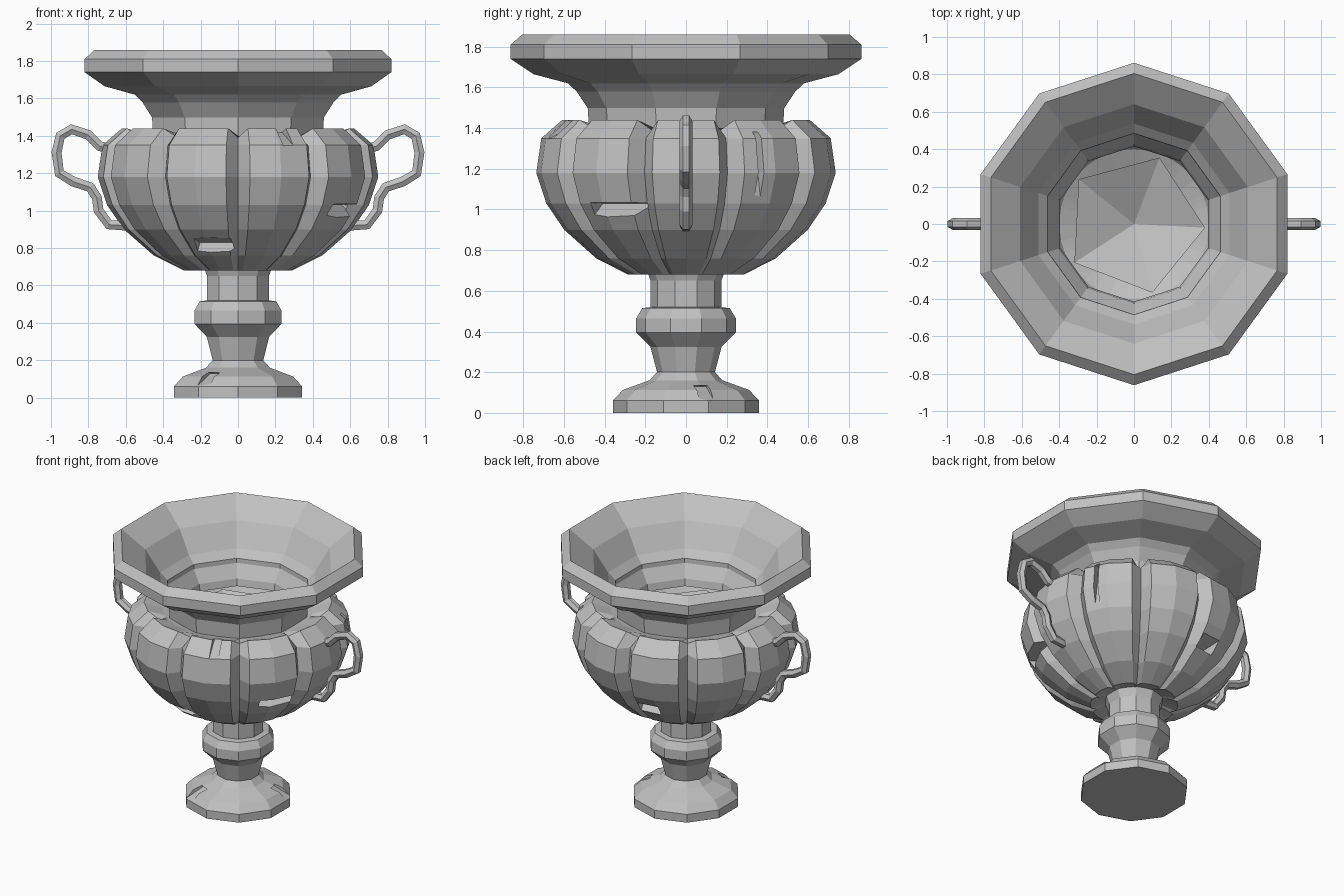
import bpy
import bmesh
from math import sin, cos, radians, tau

cube = bpy.data.objects.get("Cube")
if cube:
    bpy.data.objects.remove(cube, do_unlink=True)

stone = bpy.data.materials.new("grey stone")
stone.use_nodes = True
GREY = (0.53, 0.53, 0.53, 1)
stone.diffuse_color = GREY
stone.node_tree.nodes["Principled BSDF"].inputs["Base Color"].default_value = GREY


def add_object(name, bm):
    bmesh.ops.recalc_face_normals(bm, faces=bm.faces)
    mesh = bpy.data.meshes.new(name)
    bm.to_mesh(mesh)
    bm.free()
    mesh.materials.append(stone)
    obj = bpy.data.objects.new(name, mesh)
    bpy.context.collection.objects.link(obj)
    return obj


def lathe(name, profile, angles, shape=lambda r, z, i, k: (r, z)):
    """Spin (radius, height) points through the angles; radius 0 closes to a point."""
    bm = bmesh.new()
    n = len(angles)
    rings = []
    for k, (r, z) in enumerate(profile):
        if r == 0:
            rings.append([bm.verts.new((0, 0, z))] * n)
            continue
        ring = []
        for i, a in enumerate(angles):
            rr, zz = shape(r, z, i, k)
            ring.append(bm.verts.new((rr * cos(a), rr * sin(a), zz)))
        rings.append(ring)
    for low, high in zip(rings, rings[1:]):
        for i in range(n):
            j = (i + 1) % n
            corners = dict.fromkeys((low[i], low[j], high[j], high[i]))
            bm.faces.new(list(corners))
    return add_object(name, bm)


def chip(target, name, azimuth, section, width):
    """Cut a wedge with a triangular (radius, height) section out of the target."""
    bm = bmesh.new()
    a = radians(azimuth)
    sides = []
    for s in (-width / 2, width / 2):
        sides.append([bm.verts.new((r * cos(a) - s * sin(a), r * sin(a) + s * cos(a), z))
                      for r, z in section])
    for side in sides:
        bm.faces.new(side)
    for i in range(3):
        j = (i + 1) % 3
        bm.faces.new((sides[0][i], sides[0][j], sides[1][j], sides[1][i]))
    cutter = add_object(name, bm)
    cutter.hide_render = True
    cutter.hide_viewport = True
    cutter.display_type = 'WIRE'
    cut = target.modifiers.new(name, 'BOOLEAN')
    cut.operation = 'DIFFERENCE'
    cut.solver = 'EXACT'
    cut.object = cutter


TEN = [radians(90) + tau * i / 10 for i in range(10)]

# Foot, stem and collar
foot = lathe("foot_and_stem", [
    (0, 0), (0.36, 0), (0.36, 0.06), (0.31, 0.113), (0.18, 0.16), (0.142, 0.2),
    (0.175, 0.325), (0.245, 0.395), (0.245, 0.465), (0.215, 0.515),
    (0.174, 0.52), (0.174, 0.65), (0.2, 0.72), (0, 0.72)], TEN)
chip(foot, "foot_chip_front", -122, [(0.22, 0.13), (0.4, 0.17), (0.36, 0.06)], 0.07)
chip(foot, "foot_chip_side", 17, [(0.22, 0.13), (0.4, 0.17), (0.36, 0.06)], 0.07)

# Lobed bowl: each lobe runs valley, shoulder, crest, shoulder
LOBES = 10
offsets = (-18, -13, 0, 13)
lobe_angles = [radians(360 / LOBES * k + o) for k in range(LOBES) for o in offsets]
bowl_profile = [
    (0, 0.72), (0.18, 0.71), (0.29, 0.68), (0.45, 0.76), (0.61, 0.9), (0.7, 1.03),
    (0.75, 1.18), (0.725, 1.35), (0.62, 1.44), (0.5, 1.4),
    (0.455, 1.39), (0.4, 1.3), (0, 1.1)]


def lobe_shape(r, z, i, k):
    if not 2 <= k <= 8:
        return r, z
    part = i % 4
    if part == 0:
        return r * 0.88, z - (0.05 if k == 8 else 0)
    return (r, z) if part == 2 else (r * 0.985, z)


bowl = lathe("lobed_bowl", bowl_profile, lobe_angles, lobe_shape)
chip(bowl, "bowl_chip_side", -31, [(0.56, 1.03), (0.85, 1.04), (0.85, 0.82)], 0.28)
chip(bowl, "bowl_chip_front", -105, [(0.41, 0.83), (0.7, 0.88), (0.6, 0.66)], 0.2)
chip(bowl, "bowl_chip_back", 102, [(0.52, 0.94), (0.8, 1.0), (0.7, 0.78)], 0.15)
chip(bowl, "bowl_chip_top", -68, [(0.55, 1.42), (0.72, 1.5), (0.76, 1.33)], 0.06)
chip(bowl, "bowl_crack", 30, [(0.64, 1.38), (0.85, 1.38), (0.72, 0.98)], 0.03)

# Five sided hollow floor inside the bowl
lathe("inner_floor", [(0.38, 1.36), (0, 1.2)],
      [radians(-3) + tau * i / 5 for i in range(5)])

# Neck and flared rim, outside then inside
lathe("neck_and_rim", [
    (0.475, 1.37), (0.485, 1.53), (0.58, 1.62), (0.75, 1.665), (0.862, 1.74),
    (0.862, 1.81), (0.805, 1.86), (0.64, 1.735), (0.425, 1.41), (0.415, 1.36)], TEN)

# Looped handles
path = [(0.6, 1.31), (0.74, 1.345), (0.8, 1.405), (0.89, 1.435), (0.95, 1.4),
        (0.97, 1.31), (0.955, 1.2), (0.88, 1.155), (0.79, 1.125), (0.755, 1.07),
        (0.745, 1.0), (0.69, 0.925), (0.6, 0.92), (0.5, 0.95)]
for name, side in (("left_handle", 1), ("right_handle", -1)):
    curve = bpy.data.curves.new(name, 'CURVE')
    curve.dimensions = '3D'
    curve.bevel_depth = 0.031
    curve.bevel_resolution = 1
    curve.use_fill_caps = True
    spline = curve.splines.new('POLY')
    spline.points.add(len(path) - 1)
    spline.use_smooth = False
    for point, (x, z) in zip(spline.points, path):
        point.co = (side * x, 0, z, 1)
    curve.materials.append(stone)
    handle = bpy.data.objects.new(name, curve)
    bpy.context.collection.objects.link(handle)
